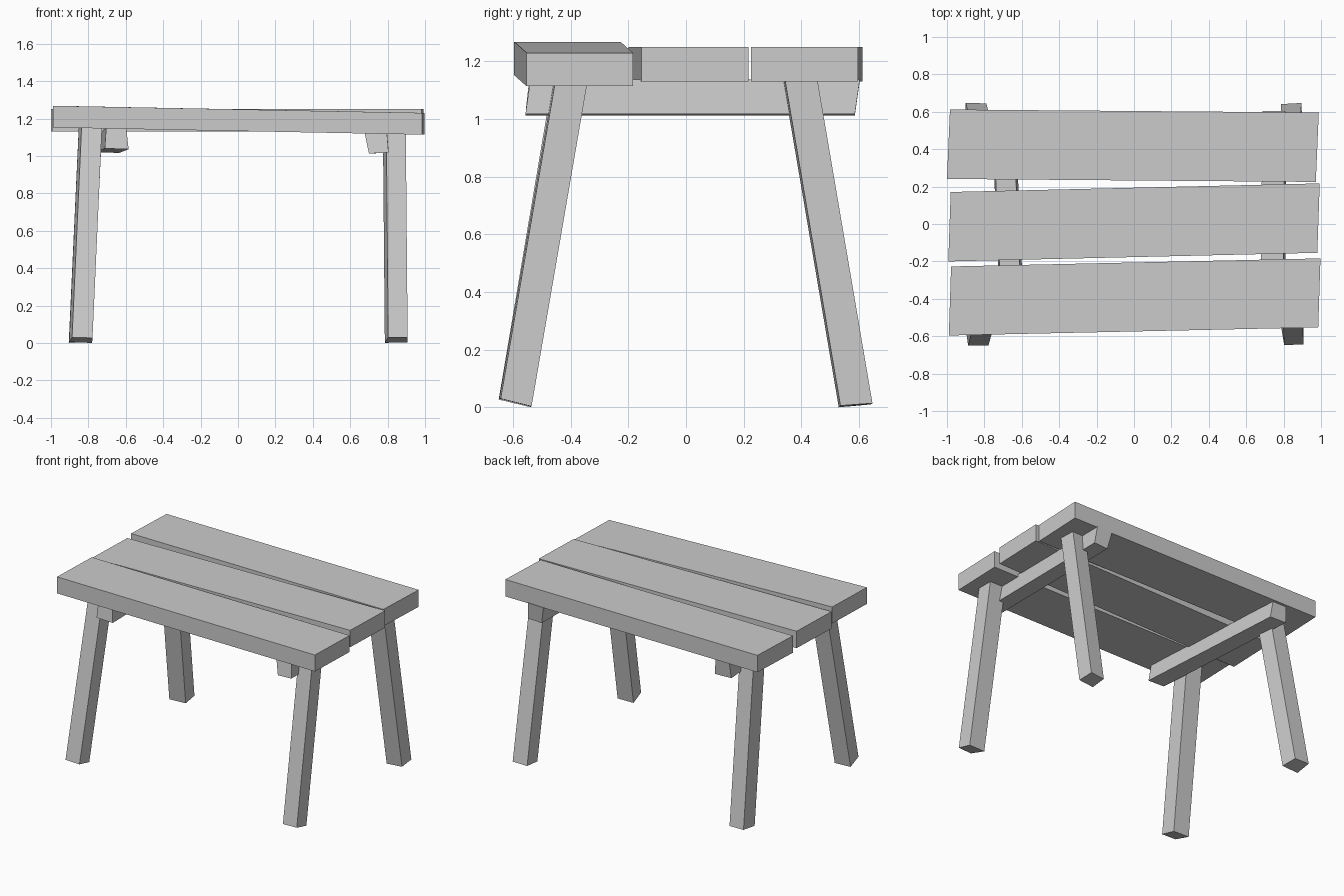
import bpy, bmesh
from mathutils import Vector


def beam(name, cap, shift):
    """Rough-sawn beam: a four-cornered end cap swept along a shift vector."""
    bm = bmesh.new()
    face = bm.faces.new([bm.verts.new(c) for c in cap])
    swept = bmesh.ops.extrude_face_region(bm, geom=[face], use_keep_orig=True)["geom"]
    moved = [g for g in swept if isinstance(g, bmesh.types.BMVert)]
    bmesh.ops.translate(bm, verts=moved, vec=Vector(shift))
    bmesh.ops.recalc_face_normals(bm, faces=bm.faces)
    mesh = bpy.data.meshes.new(name)
    bm.to_mesh(mesh)
    bm.free()
    obj = bpy.data.objects.new(name, mesh)
    bpy.context.collection.objects.link(obj)
    return obj


def plank(name, near, far, bottom, top, shift):
    """Table board: left end given by its near and far (x, y) corners."""
    beam(name, [(*near, bottom), (*far, bottom), (*far, top), (*near, top)], shift)


# Table top boards, each slightly askew
plank("front_plank", (-0.99, -0.596), (-0.978, -0.227), 1.152, 1.268, (1.975, 0.043, -0.038))
plank("middle_plank", (-0.993, -0.20), (-0.98, 0.171), 1.131, 1.25, (1.973, 0.046, 0))
plank("back_plank", (-1.0, 0.241), (-0.984, 0.612), 1.131, 1.25, (1.972, -0.016, 0))

# Splayed legs, from foot outline up to the boards
beam("front_right_leg",
     [(0.803, -0.648, 0.030), (0.907, -0.643, 0.030), (0.907, -0.536, 0.003), (0.785, -0.538, 0.003)],
     (-0.01, 0.193, 1.12))
beam("front_left_leg",
     [(-0.887, -0.649, 0.030), (-0.778, -0.650, 0.027), (-0.780, -0.538, 0.0), (-0.903, -0.538, 0.005)],
     (0.052, 0.194, 1.15))
beam("back_right_leg",
     [(0.785, 0.530, 0.0), (0.900, 0.536, 0.006), (0.895, 0.647, 0.014), (0.787, 0.641, 0.010)],
     (-0.008, -0.194, 1.14))
beam("back_left_leg",
     [(-0.905, 0.530, 0.0), (-0.780, 0.533, 0.004), (-0.790, 0.645, 0.012), (-0.900, 0.647, 0.014)],
     (0.053, -0.194, 1.14))

# Cross bars under the boards
beam("right_cross_bar",
     [(0.700, -0.557, 1.013), (0.805, -0.557, 1.018), (0.795, -0.540, 1.137), (0.675, -0.540, 1.133)],
     (0.012, 1.143, 0))
beam("left_cross_bar",
     [(-0.712, -0.555, 1.040), (-0.585, -0.555, 1.036), (-0.597, -0.543, 1.147), (-0.705, -0.543, 1.147)],
     (-0.05, 1.14, -0.02))
